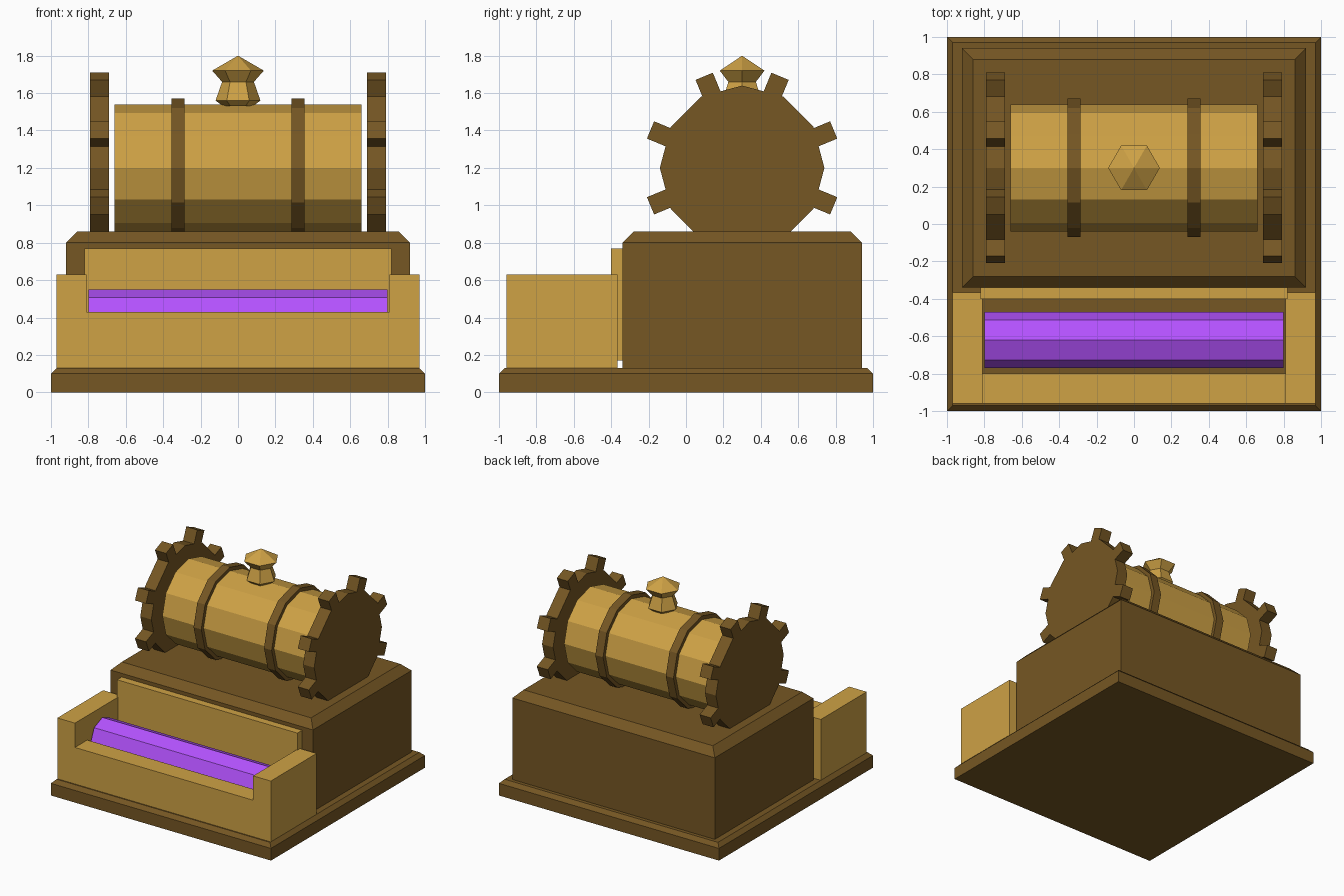
import bpy, bmesh
from math import cos, sin, pi
from mathutils import Matrix, Vector

if "Cube" in bpy.data.objects:
    bpy.data.objects.remove(bpy.data.objects["Cube"])


def material(name, rgb):
    m = bpy.data.materials.new(name)
    m.diffuse_color = (*rgb, 1)
    m.use_nodes = True
    m.node_tree.nodes["Principled BSDF"].inputs["Base Color"].default_value = m.diffuse_color
    return m


BROWN = material("dark_brass", (0.18, 0.095, 0.017))
TAN = material("brass", (0.62, 0.36, 0.06))
PURPLE = material("glowing_purple", (0.46, 0.085, 1.0))


def finish(name, bm, mat):
    bmesh.ops.recalc_face_normals(bm, faces=bm.faces[:])
    me = bpy.data.meshes.new(name)
    bm.to_mesh(me)
    bm.free()
    me.materials.append(mat)
    ob = bpy.data.objects.new(name, me)
    bpy.context.collection.objects.link(ob)
    return ob


def add_box(bm, lo, hi, matrix=Matrix()):
    lo, hi = Vector(lo), Vector(hi)
    size = hi - lo
    m = matrix @ Matrix.Translation((lo + hi) / 2) @ Matrix.Diagonal((*size, 1))
    return bmesh.ops.create_cube(bm, size=1, matrix=m)["verts"]


def box(name, lo, hi, mat, chamfer=0):
    # block whose top rim is optionally chamfered
    bm = bmesh.new()
    add_box(bm, lo, hi)
    if chamfer:
        rim = [e for e in bm.edges if all(v.co.z > hi[2] - 1e-4 for v in e.verts)]
        bmesh.ops.bevel(bm, geom=rim, offset=chamfer, segments=1, affect='EDGES')
    return finish(name, bm, mat)


def prism(bm, n, r, x0, x1, y, z):
    # n-sided cylinder along x with a vertex pointing straight up
    rings = [[bm.verts.new((x, y + r * sin(2 * pi * i / n), z + r * cos(2 * pi * i / n)))
              for i in range(n)] for x in (x0, x1)]
    for i in range(n):
        j = (i + 1) % n
        bm.faces.new((rings[0][i], rings[0][j], rings[1][j], rings[1][i]))
    bm.faces.new(rings[0])
    bm.faces.new(rings[1])


def cylinder(name, n, r, x0, x1, y, z, mat):
    bm = bmesh.new()
    prism(bm, n, r, x0, x1, y, z)
    return finish(name, bm, mat)


# Plinth and main housing
box("base_plate", (-1, -1, 0), (1, 1, 0.13), BROWN, 0.03)
box("housing", (-0.92, -0.34, 0.13), (0.92, 0.94, 0.86), BROWN, 0.06)

# Front tray: back panel, front wall, side walls
box("tray_back_panel", (-0.82, -0.40, 0.17), (0.82, -0.33, 0.77), TAN)
box("tray_front_wall", (-0.81, -0.96, 0.13), (0.81, -0.80, 0.43), TAN)
for side, x0, x1 in (("left", -0.97, -0.81), ("right", 0.81, 0.97)):
    box(f"tray_side_{side}", (x0, -0.96, 0.13), (x1, -0.365, 0.63), TAN)

# Octagonal purple roller in the tray
cylinder("purple_roller", 8, 0.15, -0.80, 0.80, -0.62, 0.40, PURPLE)

# Drum with two bands
DY, DZ = 0.30, 1.20
cylinder("drum", 12, 0.34, -0.66, 0.66, DY, DZ, TAN)
for side, x in (("left", -0.32), ("right", 0.32)):
    cylinder(f"drum_band_{side}", 12, 0.37, x - 0.035, x + 0.035, DY, DZ, BROWN)

# Gear wheels: 12-sided disc with eight square teeth
for side, x in (("left", -0.74), ("right", 0.74)):
    bm = bmesh.new()
    prism(bm, 12, 0.44, x - 0.05, x + 0.05, DY, DZ)
    for k in range(8):
        turn = Matrix.Translation((x, DY, DZ)) @ Matrix.Rotation(pi / 8 + k * pi / 4, 4, 'X')
        add_box(bm, (-0.05, -0.05, 0.40), (0.05, 0.05, 0.53), turn)
    finish(f"gear_{side}", bm, BROWN)

# Six-sided turned knob on top of the drum
bm = bmesh.new()
profile = [(0.08, 1.53), (0.12, 1.56), (0.085, 1.66), (0.138, 1.72)]
rings = [[bm.verts.new((r * cos(i * pi / 3), DY + r * sin(i * pi / 3), z)) for i in range(6)]
         for r, z in profile]
tip = bm.verts.new((0, DY, 1.80))
for i in range(6):
    j = (i + 1) % 6
    for a, b in zip(rings, rings[1:]):
        bm.faces.new((a[i], a[j], b[j], b[i]))
    bm.faces.new((rings[-1][i], rings[-1][j], tip))
bm.faces.new(rings[0])
finish("knob", bm, TAN)
